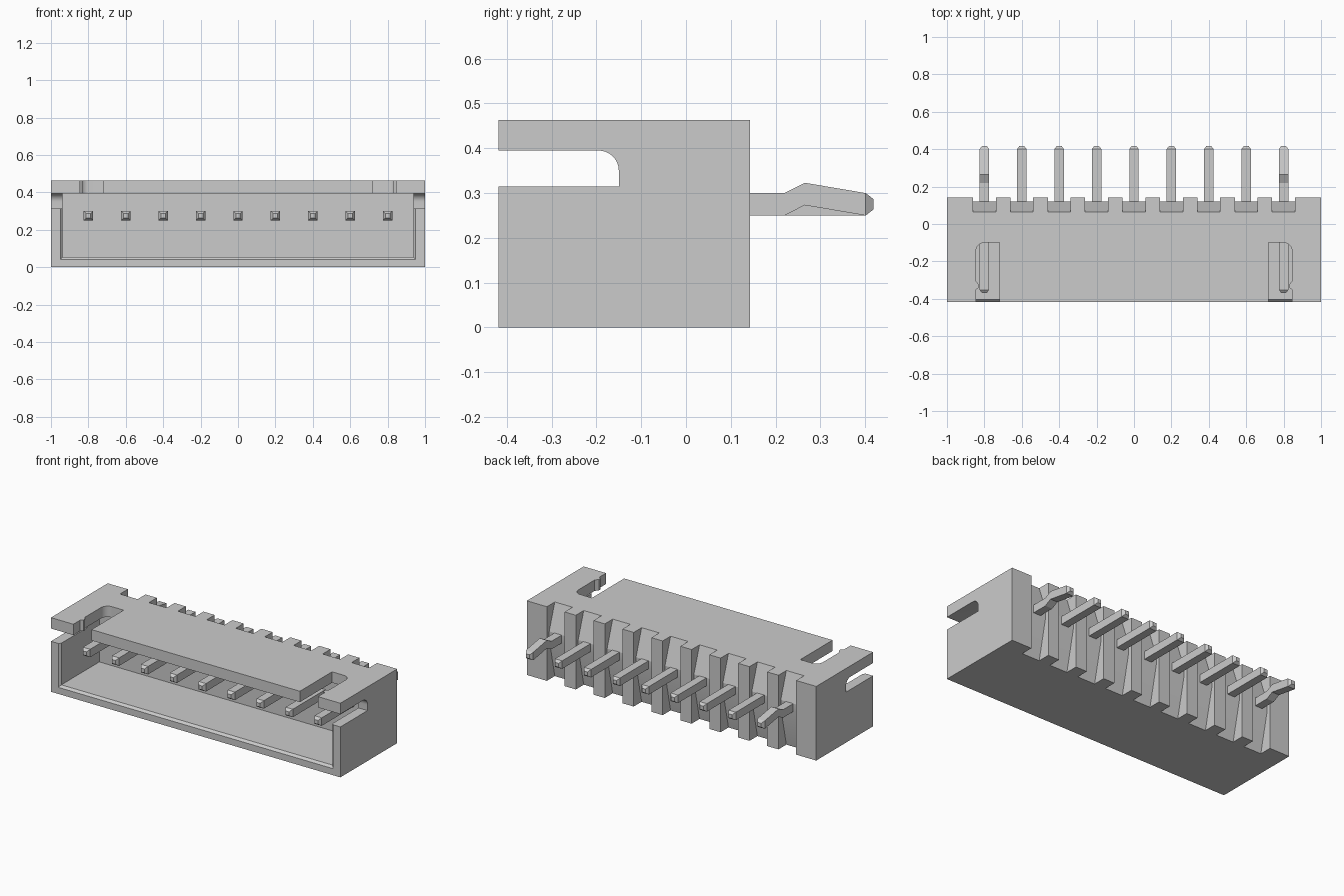
import bpy, bmesh
from math import sin, cos, pi, radians

if "Cube" in bpy.data.objects:
    bpy.data.objects.remove(bpy.data.objects["Cube"])

YF, YB, TOP = -0.418, 0.143, 0.463      # body front, back, height
PIN_Z, PIN_R = 0.275, 0.025
PIN_XS = [(i - 4) * 0.2 for i in range(9)]


def make_object(name, bm):
    bmesh.ops.recalc_face_normals(bm, faces=bm.faces[:])
    me = bpy.data.meshes.new(name)
    bm.to_mesh(me)
    bm.free()
    ob = bpy.data.objects.new(name, me)
    bpy.context.collection.objects.link(ob)
    return ob


def skin(name, rings):
    """Closed solid from successive rings of equal point count."""
    bm = bmesh.new()
    vs = [[bm.verts.new(p) for p in r] for r in rings]
    n = len(vs[0])
    for a, b in zip(vs, vs[1:]):
        for i in range(n):
            j = (i + 1) % n
            bm.faces.new((a[i], a[j], b[j], b[i]))
    bm.faces.new(vs[0])
    bm.faces.new(vs[-1])
    return make_object(name, bm)


def loft(name, sections):
    """Rectangular sections along y: (y, x0, x1, z0, z1)."""
    return skin(name, [[(x0, y, z0), (x1, y, z0), (x1, y, z1), (x0, y, z1)]
                       for y, x0, x1, z0, z1 in sections])


def prism(name, pts, axis, lo, hi):
    put = (lambda p, t: (t, *p)) if axis == 'x' else (lambda p, t: (*p, t))
    return skin(name, [[put(p, t) for p in pts] for t in (lo, hi)])


def arc(cx, cy, r, a0, a1, n=8):
    return [(cx + r * cos(radians(a0 + (a1 - a0) * i / n)),
             cy + r * sin(radians(a0 + (a1 - a0) * i / n))) for i in range(n + 1)]


def cut(ob, cutter):
    cutter.hide_render = True
    m = ob.modifiers.new("cut", 'BOOLEAN')
    m.operation, m.solver, m.object = 'DIFFERENCE', 'EXACT', cutter
    bpy.context.view_layer.objects.active = ob
    bpy.ops.object.modifier_apply(modifier=m.name)
    bpy.data.objects.remove(cutter)


# housing block
housing = loft("housing", [(YF, -1, 1, 0, TOP), (YB, -1, 1, 0, TOP)])

# front cavity with a chamfered lip
cut(housing, loft("cavity_cutter", [
    (YF - 0.013, -0.961, 0.961, 0.027, 0.395),
    (YF + 0.013, -0.937, 0.937, 0.055, 0.395),
    (-0.03, -0.937, 0.937, 0.055, 0.395)]))

# side slots, rounded at the upper inner corner
cut(housing, prism("side_slot_cutter",
                   [(-0.5, 0.315), (-0.15, 0.315)] + arc(-0.195, 0.35, 0.045, 0, 90)
                   + [(-0.5, 0.395)], 'x', -1.1, 1.1))

# latch slots in the top wall, with a small retaining bump on the outer edge
latch = ([(0.72, -0.5), (0.845, -0.5), (0.845, -0.352), (0.829, -0.34),
          (0.829, -0.325), (0.845, -0.305)]
         + arc(0.80, -0.145, 0.045, 0, 90) + [(0.72, -0.10)])
for s in (-1, 1):
    cut(housing, prism("latch_cutter", [(s * x, y) for x, y in latch], 'z', 0.36, 0.6))

# rear solder notches with floors sloping out to the pin row
notch = [(0.2, -0.05), (0.065, -0.05), (0.065, 0), (0.12, 0.25), (0.12, 0.30),
         (0.065, TOP), (0.065, 0.5), (0.2, 0.5)]
for x in PIN_XS:
    cut(housing, prism("notch_cutter", notch, 'x', x - 0.061, x + 0.061))

bpy.ops.object.select_all(action='DESELECT')
housing.select_set(True)
bpy.context.view_layer.objects.active = housing
bpy.ops.object.shade_smooth_by_angle(angle=radians(15))

# contact pins; the two outer ones have a kinked tail
for i, x in enumerate(PIN_XS):
    path = [(-0.37, 0.012, 0), (-0.352, PIN_R, 0), (0.22, PIN_R, 0)]
    if i in (0, 8):
        path.append((0.265, PIN_R, 0.023))
    path += [(0.401, PIN_R, 0), (0.418, 0.012, 0)]
    loft(f"pin_{i + 1}", [(y, x - r, x + r, PIN_Z + dz - r, PIN_Z + dz + r)
                          for y, r, dz in path])
